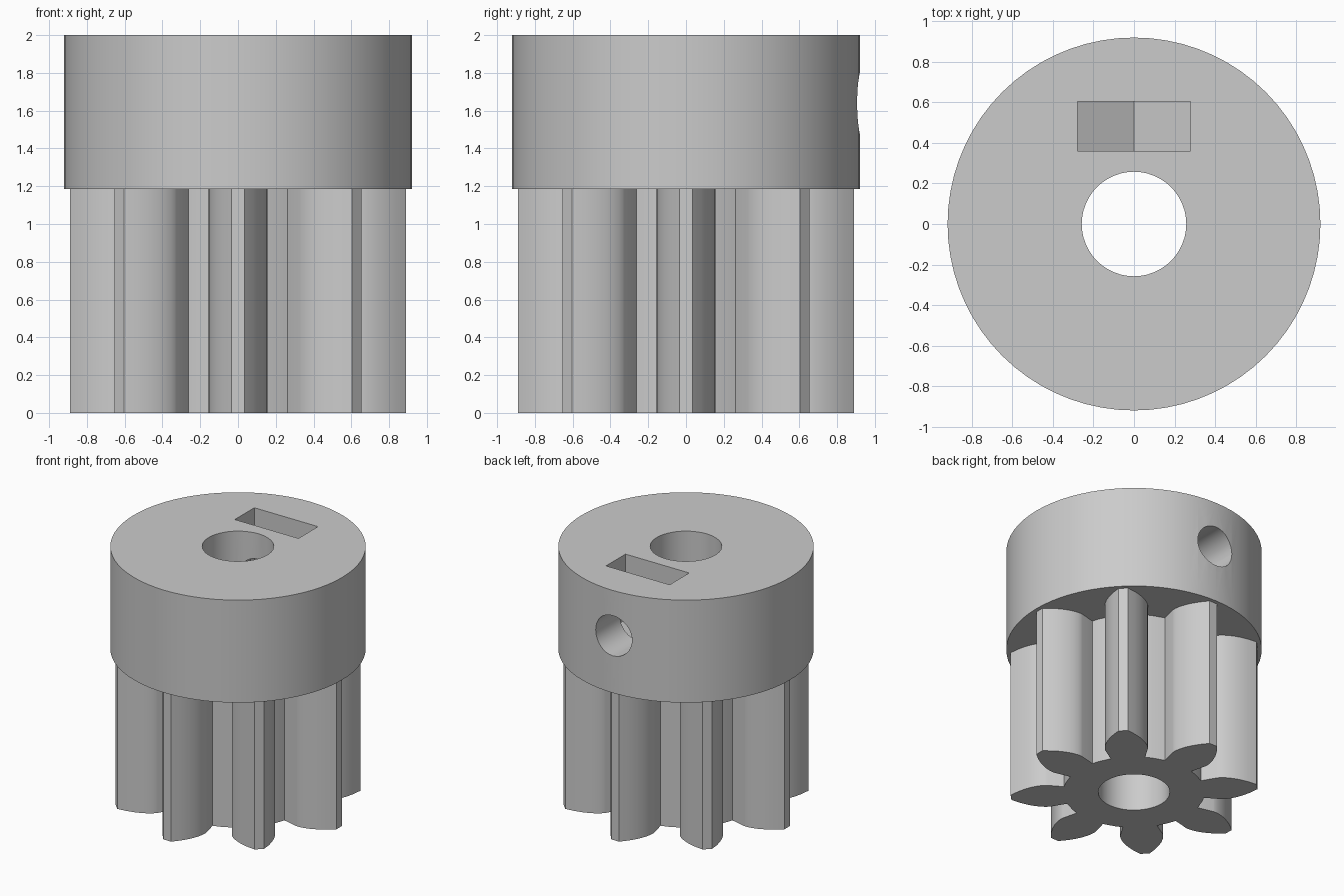
import bpy, bmesh
from math import sin, cos, tan, acos, pi, radians, sqrt

cube = bpy.data.objects.get("Cube")
if cube:
    bpy.data.objects.remove(cube, do_unlink=True)

TEETH = 8
TIP_R, BASE_R, ROOT_R = 0.89, 0.635, 0.51
BORE_R, COLLAR_R = 0.258, 0.92
COLLAR_Z, TOP_Z = 1.185, 2.0
SCREW_Z, SCREW_R, NUT_HALF = 1.64, 0.16, 0.28

grey = bpy.data.materials.new("plain grey")
grey.use_nodes = True
colour = (0.6, 0.6, 0.6, 1)
grey.diffuse_color = colour
grey.node_tree.nodes["Principled BSDF"].inputs["Base Color"].default_value = colour


def prism(name, points, vector):
    """Extrude a closed outline of 3D points along a vector."""
    bm = bmesh.new()
    face = bm.faces.new([bm.verts.new(p) for p in points])
    new = bmesh.ops.extrude_face_region(bm, geom=[face])["geom"]
    bmesh.ops.translate(bm, vec=vector,
                        verts=[v for v in new if isinstance(v, bmesh.types.BMVert)])
    bmesh.ops.recalc_face_normals(bm, faces=bm.faces)
    mesh = bpy.data.meshes.new(name)
    bm.to_mesh(mesh)
    bm.free()
    mesh.materials.append(grey)
    obj = bpy.data.objects.new(name, mesh)
    bpy.context.collection.objects.link(obj)
    return obj


def polar(r, a, z=0.0):
    return (r * cos(a), r * sin(a), z)


def ring(r, z, sides):
    return [polar(r, 2 * pi * i / sides, z) for i in range(sides)]


def cut(obj, *cutters):
    """Subtract each cutter for good, so none is left behind."""
    bpy.context.view_layer.objects.active = obj
    for cutter in cutters:
        mod = obj.modifiers.new("cut", "BOOLEAN")
        mod.operation, mod.solver, mod.object = "DIFFERENCE", "EXACT", cutter
        bpy.ops.object.modifier_apply(modifier=mod.name)


# Gear outline: involute flanks, radial roots and a faceted root circle
half_base = radians(14)
flank = []
STEPS = 7
for i in range(STEPS + 1):
    r = BASE_R + (TIP_R - BASE_R) * (i / STEPS) ** 1.5
    pressure = acos(BASE_R / r)
    flank.append((r, half_base - (tan(pressure) - pressure)))

outline = []
for t in range(TEETH):
    mid = 2 * pi * t / TEETH
    outline.append(polar(ROOT_R, mid - half_base))
    outline += [polar(r, mid - a) for r, a in flank]
    outline += [polar(r, mid + a) for r, a in reversed(flank)]
    outline.append(polar(ROOT_R, mid + half_base))
    outline.append(polar(ROOT_R, mid + radians(20)))

gear = prism("gear_teeth", outline, (0, 0, COLLAR_Z))
collar = prism("collar", ring(COLLAR_R, COLLAR_Z, 72), (0, 0, TOP_Z - COLLAR_Z))

# Cutters: shaft bore, set screw hole and nut slot with a pointed floor
bore = prism("bore_cutter", ring(BORE_R, -0.5, 48), (0, 0, 3))
screw = prism("screw_cutter",
              [(x, 0, SCREW_Z + z) for x, z, _ in ring(SCREW_R, 0, 32)], (0, 1.5, 0))
tip = NUT_HALF * 2 / sqrt(3)
slot = prism("slot_cutter",
             [(0, 0.36, SCREW_Z - tip), (NUT_HALF, 0.36, SCREW_Z - tip / 2),
              (NUT_HALF, 0.36, 2.3), (-NUT_HALF, 0.36, 2.3),
              (-NUT_HALF, 0.36, SCREW_Z - tip / 2)], (0, 0.245, 0))

cut(gear, bore)
cut(collar, bore, screw, slot)
for cutter in (bore, screw, slot):
    bpy.data.objects.remove(cutter, do_unlink=True)

# Smooth the round walls, keep the edges crisp
for obj in (gear, collar):
    bpy.ops.object.select_all(action="DESELECT")
    obj.select_set(True)
    bpy.context.view_layer.objects.active = obj
    bpy.ops.object.shade_smooth_by_angle(angle=radians(25))
